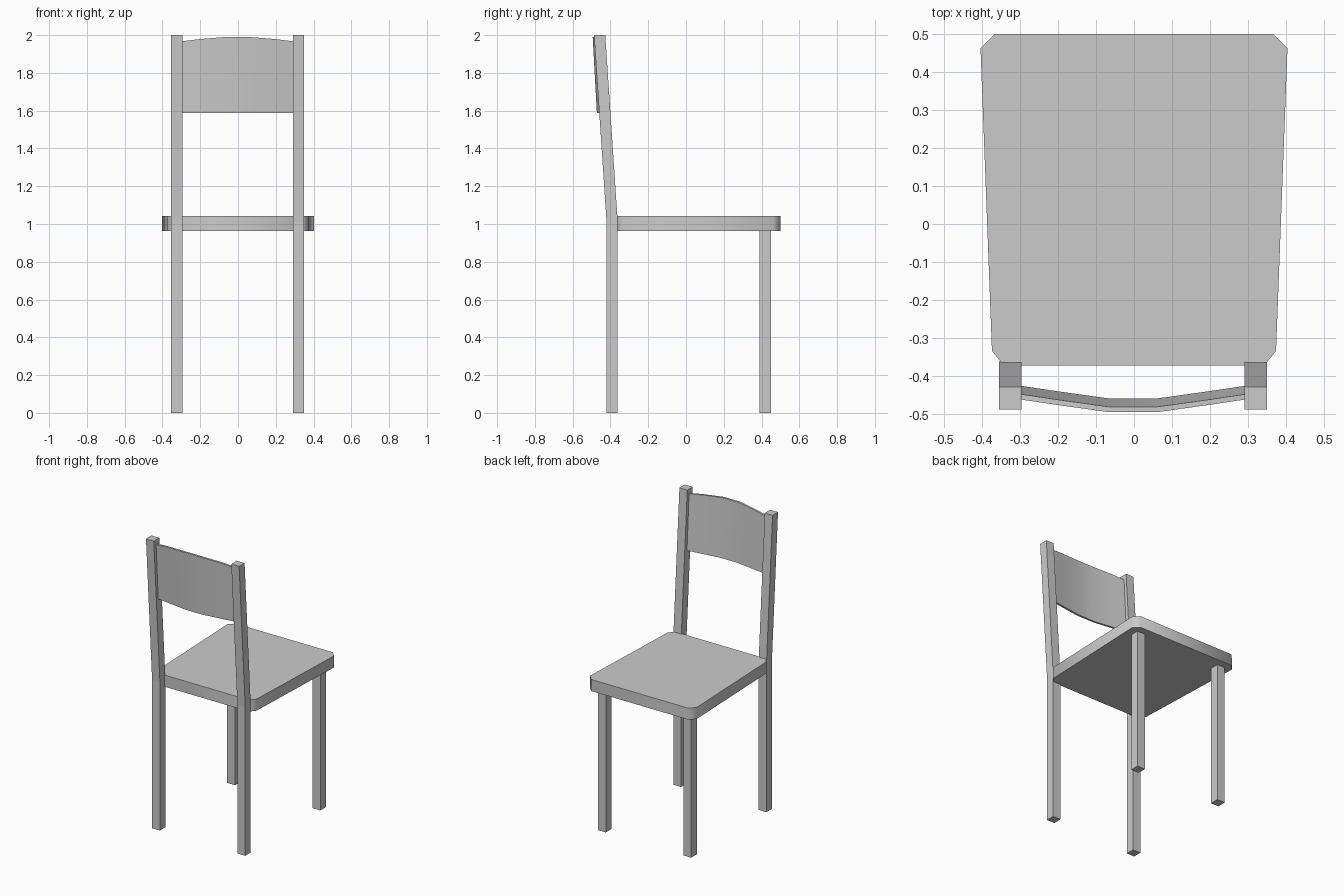
import bpy, bmesh, math

if "Cube" in bpy.data.objects:
    bpy.data.objects.remove(bpy.data.objects["Cube"])

CX = -0.0025          # slight sideways offset of the leg frame
LEG_X, HALF = 0.322, 0.0295
SEAT_LOW, SEAT_TOP = 0.963, 1.042


def loft(name, rings, smooth=None):
    """Skin a list of equal-length vertex rings and cap both ends."""
    bm = bmesh.new()
    loops = [[bm.verts.new(p) for p in ring] for ring in rings]
    n = len(loops[0])
    for a, b in zip(loops, loops[1:]):
        for i in range(n):
            j = (i + 1) % n
            bm.faces.new((a[i], a[j], b[j], b[i]))
    bm.faces.new(loops[0][::-1])
    bm.faces.new(loops[-1])
    bmesh.ops.recalc_face_normals(bm, faces=bm.faces)
    mesh = bpy.data.meshes.new(name)
    bm.to_mesh(mesh)
    bm.free()
    obj = bpy.data.objects.new(name, mesh)
    bpy.context.collection.objects.link(obj)
    if smooth:
        bpy.ops.object.select_all(action='DESELECT')
        obj.select_set(True)
        bpy.context.view_layer.objects.active = obj
        bpy.ops.object.shade_smooth_by_angle(angle=math.radians(smooth))
    return obj


def leg(name, x, path):
    """Square post following (y centre, y half-depth, z) stations."""
    loft(name, [[(x - HALF, y - d, z), (x + HALF, y - d, z),
                 (x + HALF, y + d, z), (x - HALF, y + d, z)]
                for y, d, z in path])


# Seat: tapered board with clipped corners
half = [(0.366, 0.499), (0.403, 0.461), (0.373, -0.333), (0.343, -0.371)]
outline = half + [(-x, y) for x, y in reversed(half)]
loft("seat", [[(x, y, z) for x, y in outline] for z in (SEAT_LOW, SEAT_TOP)], 55)

# Legs: straight at the front, leaning back above the seat at the rear
for side, s in (("left", -1), ("right", 1)):
    x = CX + s * LEG_X
    leg("front_leg_" + side, x, [(0.42, 0.0305, 0), (0.42, 0.0305, SEAT_LOW)])
    leg("back_post_" + side, x, [(-0.391, 0.0295, 0), (-0.391, 0.0295, 1.01),
                                 (-0.457, 0.0295, 2.0)])

# Backrest: curved slat with an arched top, leaning with the posts
stations = [(0.294, 0.0, 1.967), (0.2, 0.014, 1.979), (0.064, 0.033, 1.99)]
stations = [(-x, d, z) for x, d, z in stations] + stations[::-1]
rings = []
for x, d, z in stations:
    x += CX
    rings.append([(x, -0.425 - d, 1.588), (x, -0.447 - d, z),
                  (x, -0.461 - d, z), (x, -0.439 - d, 1.588)])
loft("backrest", rings, 40)
